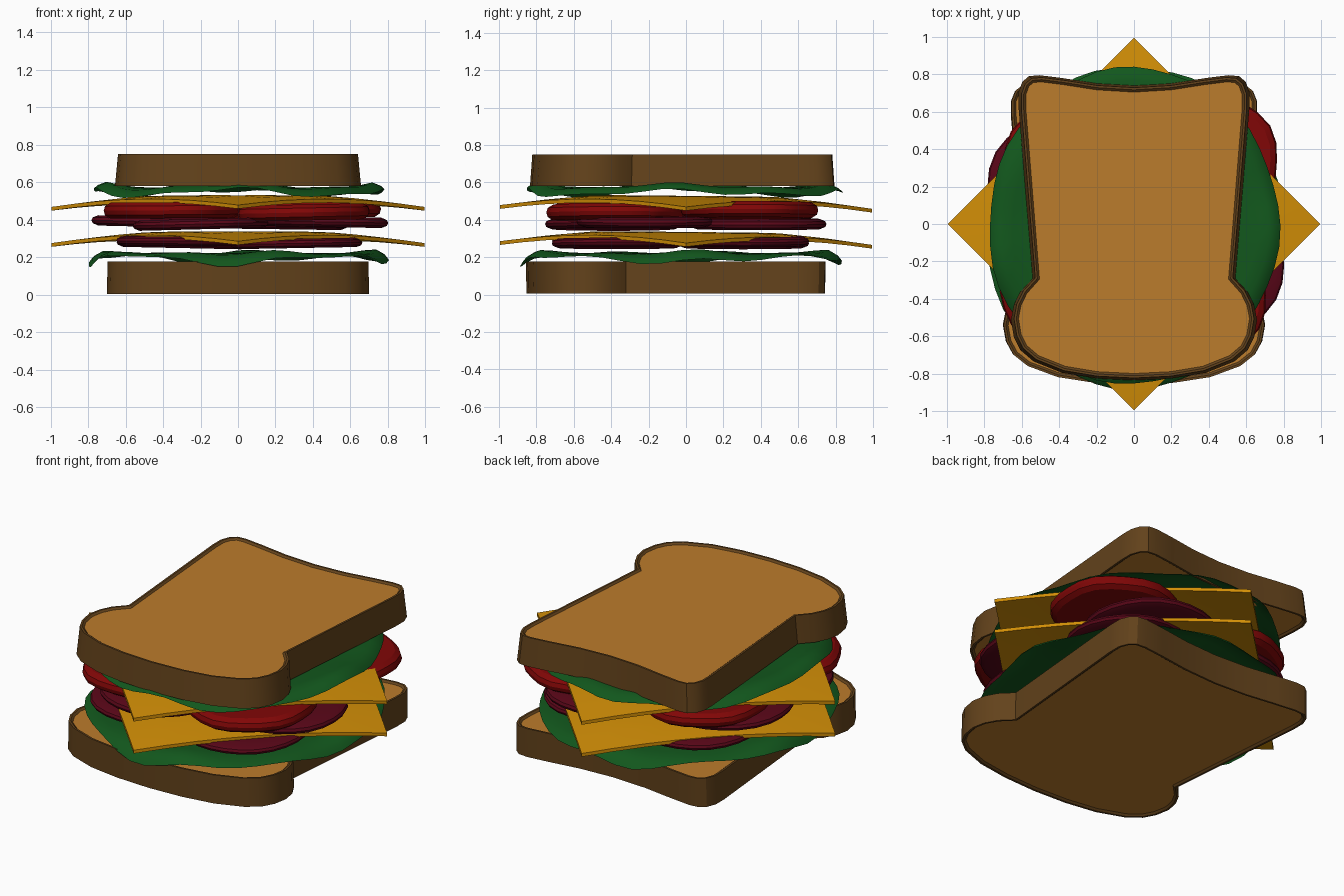
import bpy, bmesh, math, random
from math import sin, cos, pi, radians
from mathutils import Matrix

if "Cube" in bpy.data.objects:
    bpy.data.objects.remove(bpy.data.objects["Cube"])

random.seed(4)


def material(name, rgb):
    m = bpy.data.materials.new(name)
    m.diffuse_color = (*rgb, 1)
    m.use_nodes = True
    m.node_tree.nodes["Principled BSDF"].inputs["Base Color"].default_value = m.diffuse_color
    return m


BREAD = material("bread_crumb", (0.50, 0.20, 0.025))
CRUST = material("crust", (0.125, 0.055, 0.011))
LEAF = material("lettuce_green", (0.006, 0.095, 0.012))
CHEESE = material("cheese_yellow", (0.64, 0.27, 0.002))
TOMATO = material("tomato_red", (0.22, 0.002, 0.002))
SALAMI = material("salami_red", (0.10, 0.002, 0.009))


def finish(bm, name, mats, angle=30):
    bmesh.ops.recalc_face_normals(bm, faces=bm.faces)
    me = bpy.data.meshes.new(name)
    bm.to_mesh(me)
    bm.free()
    for m in mats:
        me.materials.append(m)
    ob = bpy.data.objects.new(name, me)
    bpy.context.collection.objects.link(ob)
    me.polygons.foreach_set("use_smooth", [True] * len(me.polygons))
    me.set_sharp_from_angle(angle=radians(angle))
    return ob


# Right half of the slice outline, back to front
HALF = [(0, 0.735), (0.2, 0.747), (0.38, 0.775), (0.50, 0.79), (0.555, 0.785), (0.59, 0.755),
        (0.61, 0.70), (0.61, 0.62), (0.535, -0.29), (0.60, -0.36), (0.635, -0.43), (0.65, -0.51),
        (0.635, -0.60), (0.60, -0.67), (0.53, -0.73), (0.38, -0.79), (0.2, -0.82), (0, -0.83)]
OUTLINE = HALF + [(-x, y) for x, y in HALF[-2:0:-1]]


def bread(name, z0, z1, low, high, shift):
    # low / high: outline scale of the lower and upper face
    bm = bmesh.new()
    a = [bm.verts.new((x * low[0], y * low[1] + shift, z0)) for x, y in OUTLINE]
    b = [bm.verts.new((x * high[0], y * high[1] + shift, z1)) for x, y in OUTLINE]
    n = len(a)
    caps = [bm.faces.new(a[::-1]), bm.faces.new(b)]
    for i in range(n):
        j = (i + 1) % n
        bm.faces.new((a[i], a[j], b[j], b[i]))
    bmesh.ops.recalc_face_normals(bm, faces=bm.faces)
    # crust rim with a slightly sunken crumb face
    for f in bm.faces:
        f.material_index = 1
    for f in caps:
        bmesh.ops.inset_region(bm, faces=[f], thickness=0.012, depth=0)
        bmesh.ops.inset_region(bm, faces=[f], thickness=0.012, depth=-0.01)
        f.material_index = 0
    return finish(bm, name, [BREAD, CRUST])


def lettuce(name, z, rx, ry, cy, lift, drop, corner, rise, phase):
    # disc of rings: rim lifts then curls down (drop on the axes, corner on the diagonals)
    n = 48
    rings = [(0.35, 0, 0), (0.7, 0, 0), (0.84, 0.4, 0), (0.92, 1, 0.15), (0.975, 0.5, 0.6), (1, 0, 1)]
    bm = bmesh.new()
    mid = bm.verts.new((0, cy, z))
    rows = []
    for r, up, down in rings:
        row = []
        for i in range(n):
            t = 2 * pi * i / n
            axis = cos(2 * t) ** 2
            wave = 0.6 * sin(9 * t + phase) + 0.4 * sin(5 * t + 2 * phase)
            s = r * (1 + 0.01 * sin(7 * t + phase))
            dz = up * lift * axis - down * (drop * axis + corner * (1 - axis))
            dz += rise * wave * max(0, (r - 0.7) / 0.3) * (0.5 + 0.5 * axis)
            row.append(bm.verts.new((rx * s * cos(t), cy + ry * s * sin(t), z + dz)))
        rows.append(row)
    for i in range(n):
        j = (i + 1) % n
        bm.faces.new((mid, rows[0][i], rows[0][j]))
        for p, q in zip(rows, rows[1:]):
            bm.faces.new((p[i], q[i], q[j], p[j]))
    bmesh.ops.solidify(bm, geom=bm.faces[:], thickness=0.03)
    return finish(bm, name, [LEAF], 50)


def cheese(name, z):
    # square turned 45 degrees, corners sagging
    bm = bmesh.new()
    bmesh.ops.create_grid(bm, x_segments=8, y_segments=8, size=0.703,
                          matrix=Matrix.Rotation(pi / 4, 4, 'Z'))
    for v in bm.verts:
        r = v.co.xy.length
        v.co.z = z - 0.06 * max(0, (r - 0.45) / 0.55) ** 1.3 - 0.01 * v.co.y
    bmesh.ops.solidify(bm, geom=bm.faces[:], thickness=0.02)
    return finish(bm, name, [CHEESE])


def round_slice(name, x, y, z, r, h, mat, lobes, depth):
    # lathed disc with a rounded, lightly lobed rim
    n = 24
    prof = [(0.55, 0.5), (0.9, 0.5), (0.98, 0.28), (1, 0), (0.98, -0.28), (0.9, -0.5), (0.55, -0.5)]
    turn, tilt = random.uniform(0, 6), random.uniform(-0.03, 0.03)
    bm = bmesh.new()
    rows = []
    for pr, pz in prof:
        row = []
        for i in range(n):
            t = 2 * pi * i / n
            rr = r * pr * (1 + depth * sin(lobes * t + turn))
            px = rr * cos(t)
            row.append(bm.verts.new((x + px, y + rr * sin(t), z + h * pz + tilt * px)))
        rows.append(row)
    for p, q in zip(rows, rows[1:]):
        for i in range(n):
            j = (i + 1) % n
            bm.faces.new((p[i], p[j], q[j], q[i]))
    bm.faces.new(rows[0])
    bm.faces.new(rows[-1][::-1])
    return finish(bm, name, [mat])


def layer(name, spots, z, r, h, mat, lobes, depth):
    for i, (x, y) in enumerate(spots):
        round_slice(f"{name}_{i + 1}", x, y, z + 0.006 * (-1) ** i, r, h, mat, lobes, depth)


# Stack from the bottom up
bread("bottom_bread", 0.005, 0.178, (1.077, 0.985), (1.07, 0.99), -0.035)
lettuce("bottom_lettuce", 0.222, 0.80, 0.86, -0.02, 0.012, 0.055, 0.015, 0.024, 0.6)
layer("lower_salami", [(0.31, 0.31), (-0.30, 0.31), (-0.30, -0.37), (0.31, -0.37)],
      0.28, 0.35, 0.05, SALAMI, 5, 0.01)
cheese("lower_cheese", 0.335)
layer("upper_salami", [(0.44, -0.22), (0.22, 0.39), (-0.42, 0.2), (-0.2, -0.39)],
      0.383, 0.365, 0.055, SALAMI, 5, 0.01)
layer("tomato", [(0.41, 0.34), (-0.34, 0.31), (-0.35, -0.36), (0.35, -0.38)],
      0.445, 0.36, 0.085, TOMATO, 6, 0.02)
cheese("upper_cheese", 0.528)
lettuce("top_lettuce", 0.572, 0.775, 0.845, -0.01, 0.025, 0.012, 0.045, 0.024, 2.1)
bread("top_bread", 0.58, 0.75, (1.01, 1.005), (0.985, 0.99), 0)
